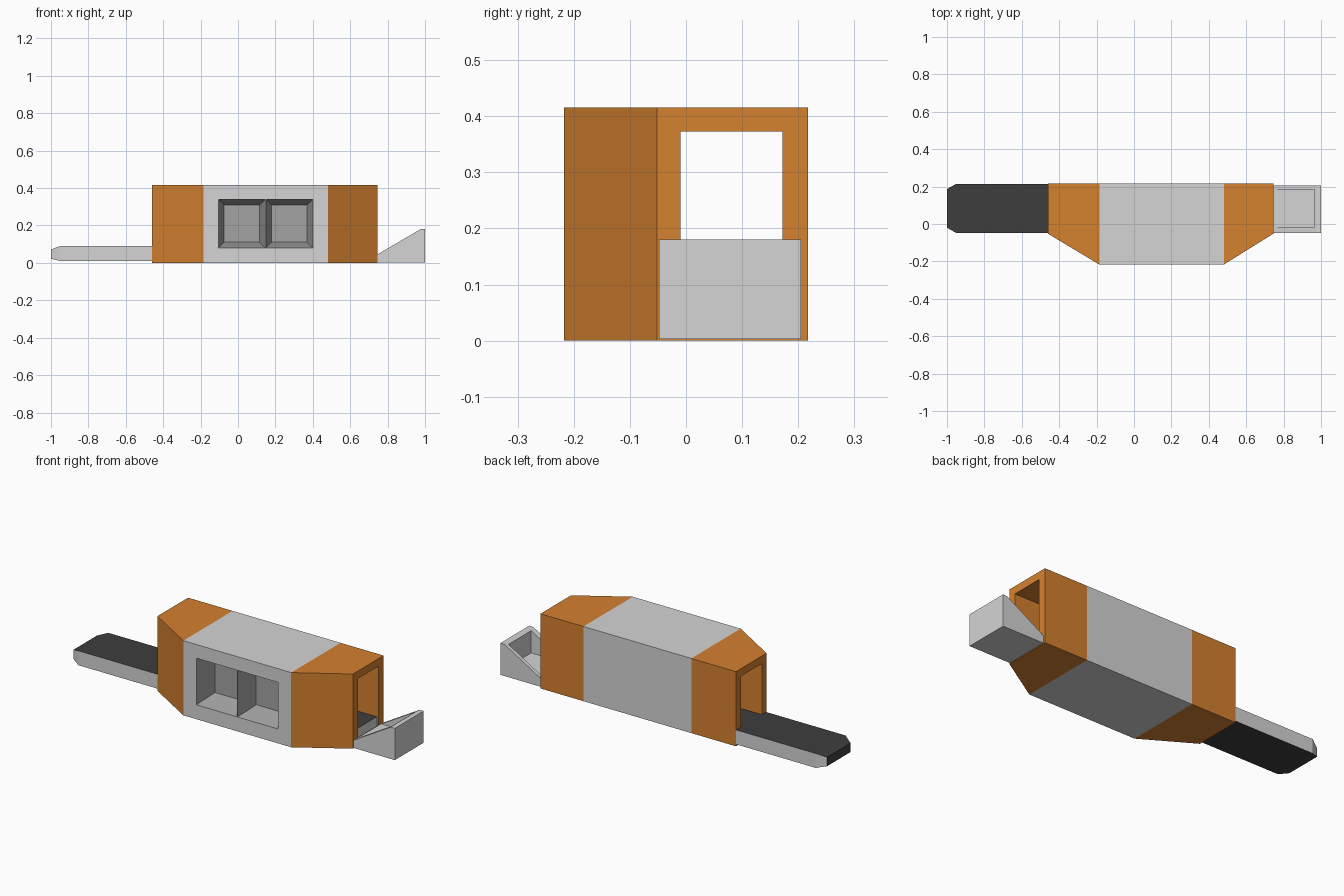
import bpy, bmesh
from mathutils import Vector

cube = bpy.data.objects.get("Cube")
if cube:
    bpy.data.objects.remove(cube, do_unlink=True)


def material(name, rgb):
    m = bpy.data.materials.new(name)
    m.use_nodes = True
    m.diffuse_color = (*rgb, 1)
    m.node_tree.nodes["Principled BSDF"].inputs["Base Color"].default_value = (*rgb, 1)
    return m


GREY = material("light grey", (0.66, 0.66, 0.66))
ORANGE = material("orange", (0.66, 0.22, 0.028))
DARK = material("belt black", (0.048, 0.048, 0.048))
RECESS = material("recess grey", (0.37, 0.37, 0.37))


def loft(name, rings, mats=(GREY,)):
    """Closed solid through a list of matching point rings."""
    bm = bmesh.new()
    loops = [[bm.verts.new(p) for p in ring] for ring in rings]
    n = len(loops[0])
    for a, b in zip(loops, loops[1:]):
        for i in range(n):
            j = (i + 1) % n
            bm.faces.new((a[i], a[j], b[j], b[i]))
    bm.faces.new(loops[0])
    bm.faces.new(loops[-1])
    bmesh.ops.recalc_face_normals(bm, faces=bm.faces)
    mesh = bpy.data.meshes.new(name)
    bm.to_mesh(mesh)
    bm.free()
    for m in mats:
        mesh.materials.append(m)
    ob = bpy.data.objects.new(name, mesh)
    bpy.context.collection.objects.link(ob)
    return ob


def rect_x(x, y0, y1, z0, z1):
    return [(x, y0, z0), (x, y1, z0), (x, y1, z1), (x, y0, z1)]


def rect_y(y, x0, x1, z0, z1):
    return [(x0, y, z0), (x1, y, z0), (x1, y, z1), (x0, y, z1)]


def carve(ob, cutters):
    """Cut each cutter out of ob, bake the result and drop the cutters."""
    for c in cutters:
        mod = ob.modifiers.new("cut", "BOOLEAN")
        mod.operation, mod.solver, mod.object = "DIFFERENCE", "EXACT", c
    bpy.context.view_layer.update()
    dg = bpy.context.evaluated_depsgraph_get()
    mesh = bpy.data.meshes.new_from_object(ob.evaluated_get(dg))
    ob.modifiers.clear()
    ob.data = mesh
    for c in cutters:
        bpy.data.objects.remove(c, do_unlink=True)


# Housing: box with two bevelled front corners
LEFT, RIGHT, FRONT, BACK, TOP = -0.46, 0.745, -0.217, 0.217, 0.416
SEAM_A, SEAM_B = -0.185, 0.48
plan = [(LEFT, BACK), (LEFT, -0.052), (SEAM_A, FRONT),
        (SEAM_B, FRONT), (RIGHT, -0.052), (RIGHT, BACK)]
housing = loft("housing", [[(x, y, z) for x, y in plan] for z in (0, TOP)],
               (GREY, ORANGE, RECESS))

# Tunnel and two tapered front recesses
cutters = [loft("tunnel_cutter", [rect_x(x, -0.01, 0.172, 0.03, 0.373)
                                  for x in (LEFT - 0.1, RIGHT + 0.1)])]
for x0, x1 in ((-0.105, 0.146), (0.149, 0.40)):
    rings = [rect_y(FRONT + d, x0 + s, x1 - s, 0.08 + s, 0.34 - s)
             for d, s in ((-0.004, -0.001), (0.12, 0.031))]
    cutters.append(loft("recess_cutter", rings))
carve(housing, cutters)

# Split the housing at the colour seams and colour the sections
bm = bmesh.new()
bm.from_mesh(housing.data)
for x in (SEAM_A, SEAM_B):
    bmesh.ops.bisect_plane(bm, geom=bm.verts[:] + bm.edges[:] + bm.faces[:],
                           plane_co=Vector((x, 0, 0)), plane_no=Vector((1, 0, 0)))
for f in bm.faces:
    c = f.calc_center_median()
    if c.x < SEAM_A or c.x > SEAM_B:
        f.material_index = 1
    elif FRONT + 0.002 < c.y < -0.05 and 0.07 < c.z < 0.35:
        f.material_index = 2
    else:
        f.material_index = 0
bm.to_mesh(housing.data)
bm.free()

# Conveyor: long slab with a tapered free end, dark belt and grey sides
Y0, Y1, Z0, Z1 = -0.048, 0.215, 0.01, 0.09
conveyor = loft("conveyor", [rect_x(-1, Y0 + 0.028, Y1 - 0.028, Z0 + 0.012, Z1 - 0.018),
                             rect_x(-0.95, Y0, Y1, Z0, Z1),
                             rect_x(0.735, Y0, Y1, Z0, Z1)], (GREY, DARK))
for p in conveyor.data.polygons:
    p.material_index = int(abs(p.normal.z) > 0.5 or p.normal.x < -0.8)

# Collection tray: wedge with a sunken pocket
side = [(0.745, 0.003), (1, 0.003), (1, 0.18), (0.975, 0.18), (0.745, 0.045)]
tray = loft("tray", [[(x, y, z) for x, z in side] for y in (-0.048, 0.205)])
carve(tray, [loft("pocket_cutter", [rect_x(x, -0.016, 0.184, 0.05, 0.3)
                                    for x in (0.72, 0.965)])])
